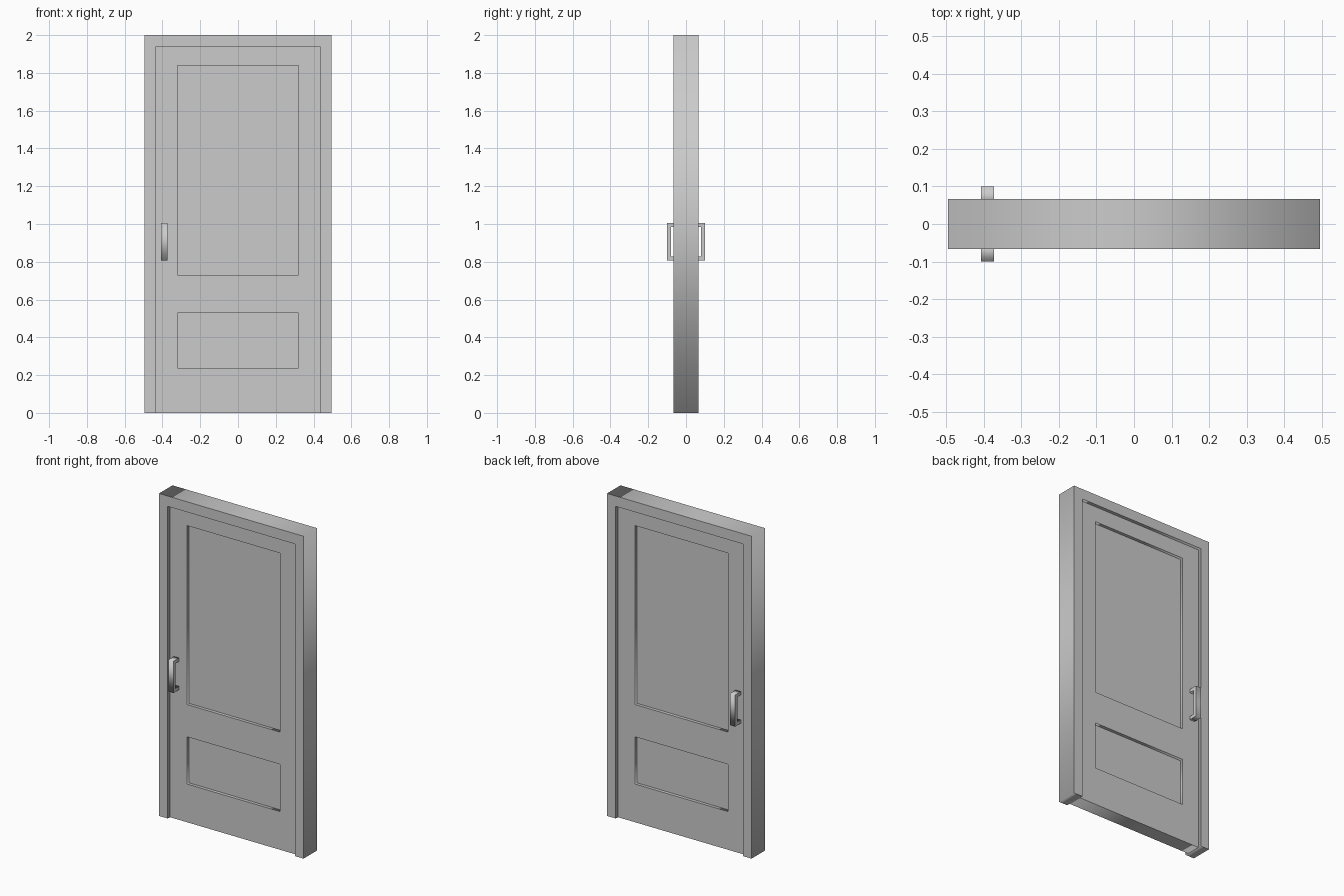
import bpy
from math import pi

if "Cube" in bpy.data.objects:
    bpy.data.objects.remove(bpy.data.objects["Cube"])

FRONT = (pi / 2, 0, 0)       # profile drawn in x-z, thickness along y
SIDE = (pi / 2, 0, pi / 2)   # profile drawn in y-z, thickness along x


def rect(x0, x1, z0, z1):
    return [(x0, z0), (x1, z0), (x1, z1), (x0, z1)]


def plate(name, loops, half, rot, loc=(0, 0, 0)):
    """Filled outline (extra loops become holes) with thickness 2 * half."""
    cu = bpy.data.curves.new(name, 'CURVE')
    cu.dimensions = '2D'
    cu.fill_mode = 'BOTH'
    cu.extrude = half
    for pts in loops:
        sp = cu.splines.new('POLY')
        sp.points.add(len(pts) - 1)
        for p, (u, v) in zip(sp.points, pts):
            p.co = (u, v, 0, 1)
        sp.use_cyclic_u = True
    ob = bpy.data.objects.new(name, cu)
    ob.rotation_euler = rot
    ob.location = loc
    bpy.context.collection.objects.link(ob)
    bpy.ops.object.select_all(action='DESELECT')
    ob.select_set(True)
    bpy.context.view_layer.objects.active = ob
    bpy.ops.object.convert(target='MESH')
    return bpy.context.object


W, IW, H, IH = 0.496, 0.436, 2.0, 1.936
DOOR, PANEL, FRAME = 0.045, 0.025, 0.066   # half thicknesses

# Surrounding frame: jambs and head in one piece
plate("door_frame", [[(-W, 0), (-IW, 0), (-IW, IH), (IW, IH),
                      (IW, 0), (W, 0), (W, H), (-W, H)]], FRAME, FRONT)

# Door leaf with two openings, and the recessed panels filling them
openings = {"upper_panel": rect(-0.32, 0.32, 0.73, 1.84),
            "lower_panel": rect(-0.32, 0.32, 0.237, 0.53)}
plate("door_leaf", [rect(-IW, IW, 0, IH), *openings.values()], DOOR, FRONT)
for name, outline in openings.items():
    plate(name, [outline], PANEL, FRONT)

# Pull handles on both faces
for name, s in (("front_handle", -1), ("back_handle", 1)):
    u = [(DOOR, 0.808), (0.1, 0.808), (0.1, 1.005), (DOOR, 1.005),
         (DOOR, 0.984), (0.079, 0.984), (0.079, 0.829), (DOOR, 0.829)]
    plate(name, [[(s * y, z) for y, z in u]], 0.0175, SIDE, (-0.39, 0, 0))
